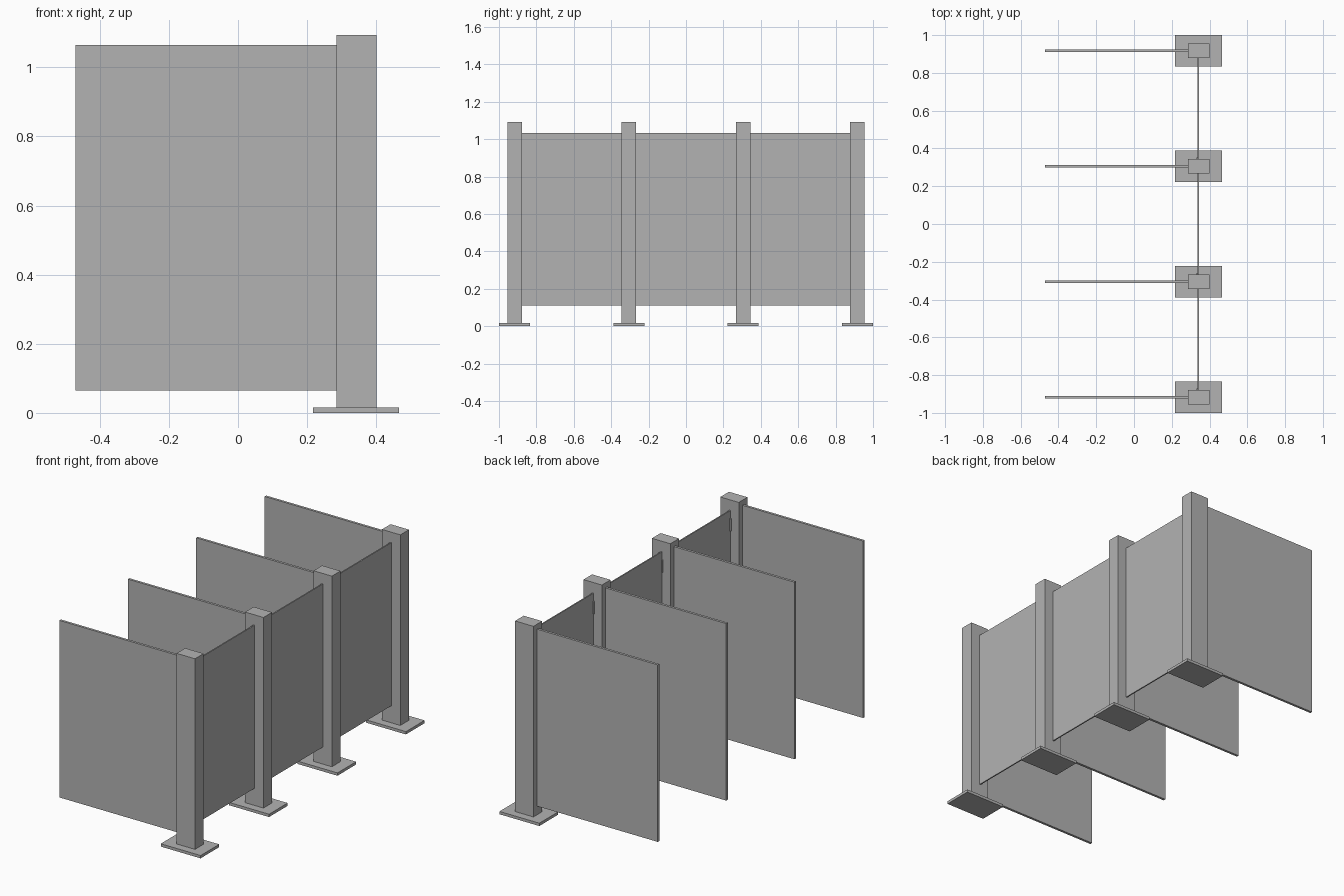
import bpy

cube = bpy.data.objects.get("Cube")
if cube:
    bpy.data.objects.remove(cube, do_unlink=True)

grey = bpy.data.materials.new("partition grey")
grey.use_nodes = True
colour = (0.45, 0.45, 0.45, 1)
grey.diffuse_color = colour
grey.node_tree.nodes["Principled BSDF"].inputs["Base Color"].default_value = colour


def box(name, x, y, z):
    """Box spanning the (min, max) pairs x, y and z."""
    spans = (x, y, z)
    bpy.ops.mesh.primitive_cube_add(size=1, location=[(a + b) / 2 for a, b in spans])
    ob = bpy.context.object
    ob.name = name
    ob.scale = [b - a for a, b in spans]
    bpy.ops.object.transform_apply(location=False, rotation=False, scale=True)
    ob.data.materials.append(grey)
    return ob


def around(centre, width):
    return (centre - width / 2, centre + width / 2)


PITCH = 0.611
POST_DEPTH = 0.077
WALL_X = 0.34

for i in range(4):
    y = (i - 1.5) * PITCH

    # Foot plate, post and the side screen it carries
    box("foot_plate", (0.217, 0.466), around(y, 0.166), (0, 0.016))
    box("post", (0.285, 0.4), around(y, POST_DEPTH), (0.016, 1.093))
    box("divider_panel", (-0.47, 0.285), around(y, 0.014), (0.065, 1.065))

    # Thin back wall to the next post, held by small clips
    if i < 3:
        start = y + POST_DEPTH / 2
        end = y + PITCH - POST_DEPTH / 2
        box("back_panel", around(WALL_X, 0.007), (start, end), (0.112, 1.034))
        for z in (0.19, 0.955):
            box("panel_clip", (WALL_X - 0.01, WALL_X - 0.0035),
                (start, start + 0.007), around(z, 0.07))
